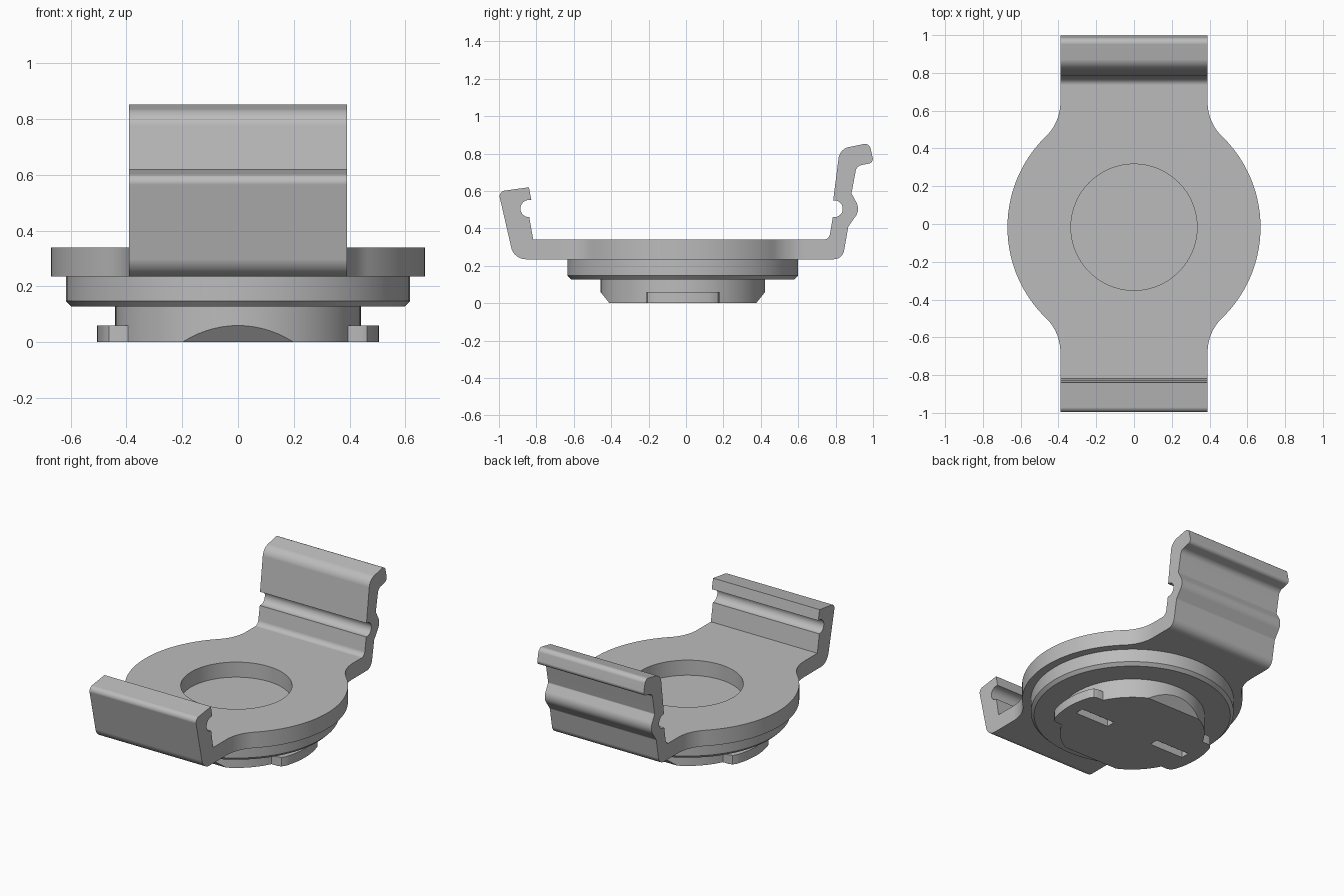
import bpy, bmesh, math
from mathutils import Vector

if "Cube" in bpy.data.objects:
    bpy.data.objects.remove(bpy.data.objects["Cube"], do_unlink=True)

CY = -0.017          # the round parts share this centre line
HALF_ARM = 0.39
PLATE_R = 0.67

grey = bpy.data.materials.new("plain grey")
grey.use_nodes = True
colour = (0.5, 0.5, 0.5, 1)
grey.diffuse_color = colour
grey.node_tree.nodes["Principled BSDF"].inputs["Base Color"].default_value = colour


def arc(cx, cy, r, a0, a1, n):
    steps = [a0 + (a1 - a0) * i / n for i in range(n + 1)]
    return [(cx + r * math.cos(a), cy + r * math.sin(a)) for a in steps]


def rounded(corners, n=8):
    """Closed outline from (u, v, fillet radius) corners."""
    out = []
    for i, (u, v, r) in enumerate(corners):
        b = Vector((u, v))
        if r == 0:
            out.append(b)
            continue
        to_prev = (Vector(corners[i - 1][:2]) - b).normalized()
        to_next = (Vector(corners[(i + 1) % len(corners)][:2]) - b).normalized()
        half = to_prev.angle(to_next) / 2
        centre = b + (to_prev + to_next).normalized() * (r / math.sin(half))
        v0 = b + to_prev * (r / math.tan(half)) - centre
        v1 = b + to_next * (r / math.tan(half)) - centre
        out += [centre + v0.lerp(v1, k / n).normalized() * r for k in range(n + 1)]
    return out


def prism(name, outline, lo, hi, along="z"):
    """Extrude an outline along z (points are x, y) or x (points are y, z)."""
    bm = bmesh.new()
    place = (lambda p, t: (p[0], p[1], t)) if along == "z" else (lambda p, t: (t, p[0], p[1]))
    face = bm.faces.new([bm.verts.new(place(p, lo)) for p in outline])
    new = bmesh.ops.extrude_face_region(bm, geom=[face])["geom"]
    shift = Vector(place((0, 0), hi - lo))
    bmesh.ops.translate(bm, vec=shift, verts=[g for g in new if isinstance(g, bmesh.types.BMVert)])
    return finish(name, bm)


def finish(name, bm):
    bmesh.ops.recalc_face_normals(bm, faces=bm.faces)
    mesh = bpy.data.meshes.new(name)
    bm.to_mesh(mesh)
    bm.free()
    mesh.materials.append(grey)
    obj = bpy.data.objects.new(name, mesh)
    bpy.context.collection.objects.link(obj)
    return obj


def activate(obj):
    bpy.ops.object.select_all(action="DESELECT")
    obj.select_set(True)
    bpy.context.view_layer.objects.active = obj


def combine(obj, tool, operation):
    activate(obj)
    mod = obj.modifiers.new("cut", "BOOLEAN")
    mod.object, mod.operation, mod.solver = tool, operation, "EXACT"
    bpy.ops.object.modifier_apply(modifier=mod.name)
    bpy.data.objects.remove(tool, do_unlink=True)


def smooth(obj):
    activate(obj)
    bpy.ops.object.shade_smooth_by_angle(angle=math.radians(25))
    obj.modifiers.new("even shading", "WEIGHTED_NORMAL").keep_sharp = True


def circle(r, n=96):
    return arc(0, CY, r, 0, math.tau, n)[:-1]


# Clip body: side profile with both arms
side = rounded([
    (-0.92, 0.235, 0.08), (-1.003, 0.597, 0.03), (-0.84, 0.62, 0), (-0.827, 0.552, 0),
    (-0.885, 0.552, 0.045), (-0.885, 0.46, 0.045), (-0.838, 0.46, 0), (-0.817, 0.34, 0),
    (0.765, 0.34, 0.035), (0.785, 0.46, 0), (0.838, 0.46, 0.044), (0.838, 0.55, 0.044),
    (0.787, 0.55, 0), (0.822, 0.825, 0.07), (0.98, 0.857, 0.03), (1.004, 0.752, 0.025),
    (0.912, 0.733, 0.04), (0.885, 0.587, 0.01), (0.932, 0.5, 0.07), (0.868, 0.41, 0.02),
    (0.837, 0.235, 0.055),
])
body = prism("clip_body", side, -0.8, 0.8, "x")

# Plan outline: round plate flowing into straight arms through concave fillets
reach = 0.66
fillet = (HALF_ARM**2 + reach**2 - PLATE_R**2) / (2 * (PLATE_R - HALF_ARM))
lean = math.atan2(reach, HALF_ARM + fillet)
quarter = arc(0, 0, PLATE_R, 0, lean, 20)
quarter += arc(HALF_ARM + fillet, reach, fillet, math.pi + lean, math.pi, 14)[1:]
quarter.append((HALF_ARM, 1.2))
half = quarter + [(-x, y) for x, y in reversed(quarter)][:-1]
plan = half + [(-x, -y) for x, y in quarter] + [(x, -y) for x, y in reversed(quarter)][:-1]
combine(body, prism("plan_cutter", [(x, y + CY) for x, y in plan], 0.1, 1), "INTERSECT")

# Round recess in the plate
combine(body, prism("recess_cutter", circle(0.334), 0.24, 0.5), "DIFFERENCE")
smooth(body)

# Flange disc with a chamfered lower edge
flange = prism("flange_disc", circle(0.617), 0.128, 0.236)
bm = bmesh.new()
bm.from_mesh(flange.data)
rim = [e for e in bm.edges if all(v.co.z < 0.15 for v in e.verts)]
bmesh.ops.bevel(bm, geom=rim, offset=0.02, segments=1, affect="EDGES")
bm.to_mesh(flange.data)
bm.free()
smooth(flange)

# Hub with slanted flats at the front and back of its foot
hub = prism("hub", circle(0.44), 0, 0.13)
bm = bmesh.new()
bm.from_mesh(hub.data)
for s in (-1, 1):
    cut = bmesh.ops.bisect_plane(
        bm, geom=bm.verts[:] + bm.edges[:] + bm.faces[:], clear_outer=True,
        plane_co=(0, CY + s * 0.392, 0), plane_no=(0, s * 0.06, -0.048))
    edges = [g for g in cut["geom_cut"] if isinstance(g, bmesh.types.BMEdge)]
    bmesh.ops.contextual_create(bm, geom=edges)
bmesh.ops.recalc_face_normals(bm, faces=bm.faces)
bm.to_mesh(hub.data)
bm.free()

# Locking lugs and the key slots beside them
for s in (-1, 1):
    a = math.radians(19)
    lug = [(0.3, -0.195), (0.44, -0.195), (0.462, -0.188)]
    lug += arc(0, 0, 0.505, -a, a, 14)
    lug += [(x, -y) for x, y in reversed(lug[:3])]
    combine(hub, prism("lug", [(s * x, y + CY) for x, y in lug], 0, 0.06), "UNION")
    slot = [(0.17, -0.03), (0.42, -0.03), (0.42, 0.03), (0.17, 0.03)]
    combine(hub, prism("slot_cutter", [(s * x, y + CY) for x, y in slot], -0.1, 0.045), "DIFFERENCE")
smooth(hub)
